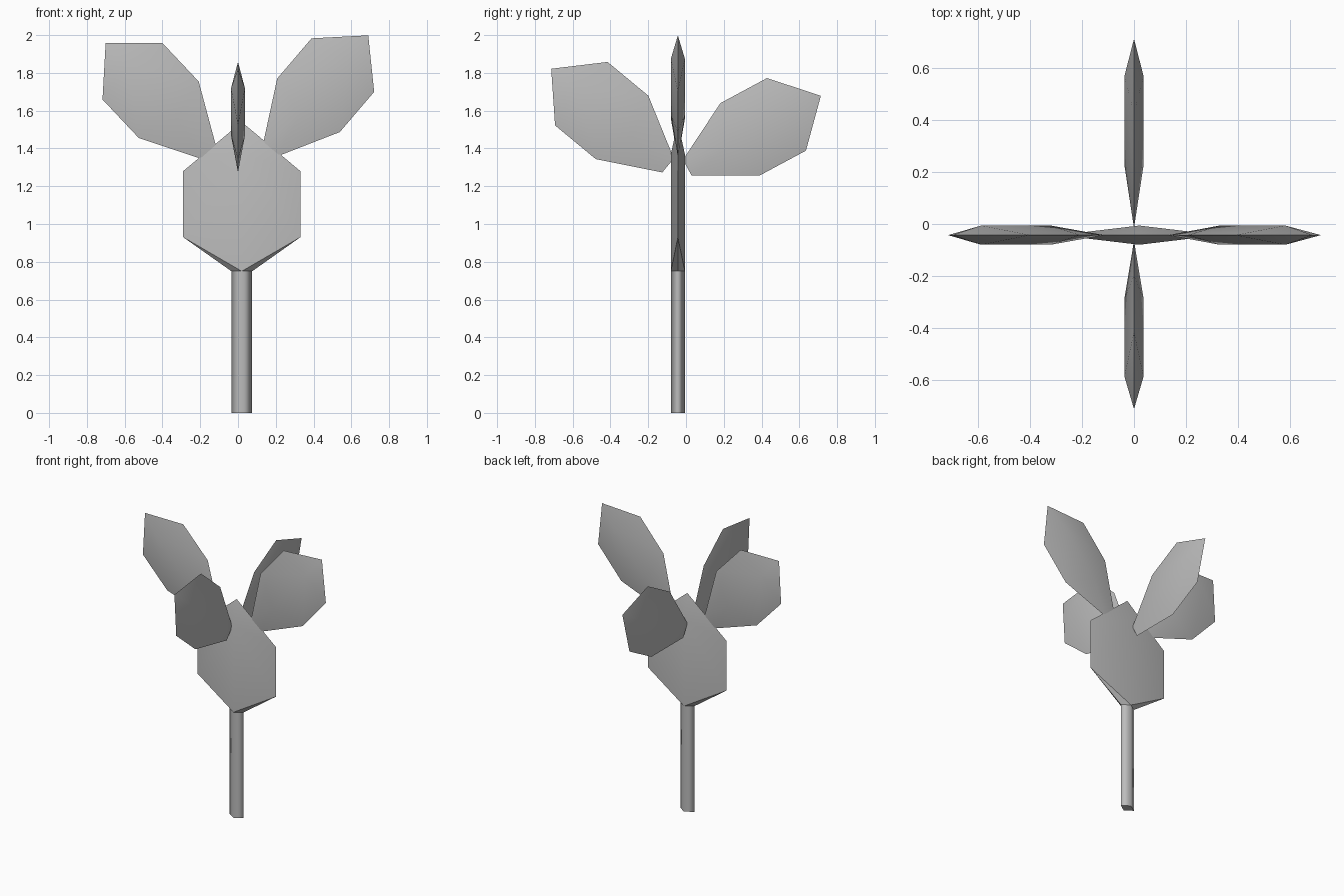
import bpy
import bmesh
from math import radians
from mathutils import Matrix, Vector

cube = bpy.data.objects.get("Cube")
if cube:
    bpy.data.objects.remove(cube, do_unlink=True)

grey = bpy.data.materials.new("plain_grey")
grey.use_nodes = True
colour = (0.5, 0.5, 0.5, 1)
grey.diffuse_color = colour
grey.node_tree.nodes["Principled BSDF"].inputs["Base Color"].default_value = colour

THICK = 0.037   # half thickness of every part
MID_Y = -0.043  # depth of the stem plane


def blade(name, base, shoulder, neck, tip, width, base_width, ridge, matrix):
    """Pointed hexagonal blade along local z, ridged on both faces."""
    bm = bmesh.new()
    half = [(base_width, 0), (width, shoulder), (width, neck)]
    left = [bm.verts.new((x, 0, z)) for x, z in half]
    right = [bm.verts.new((-x, 0, z)) for x, z in half]
    point = bm.verts.new((0, 0, tip))
    for side in (-1, 1):
        low, high = [bm.verts.new((0, side * THICK, z)) for z in ridge]
        bm.faces.new((right[0], left[0], low))
        for a, b, c in (left, right):
            bm.faces.new((a, b, low))
            bm.faces.new((b, c, high, low))
            bm.faces.new((c, point, high))
    bmesh.ops.recalc_face_normals(bm, faces=bm.faces[:])
    bm.transform(Matrix.Translation(Vector(base)) @ matrix)
    mesh = bpy.data.meshes.new(name)
    bm.to_mesh(mesh)
    bm.free()
    obj = bpy.data.objects.new(name, mesh)
    bpy.context.collection.objects.link(obj)
    mesh.materials.append(grey)
    bpy.ops.object.select_all(action="DESELECT")
    obj.select_set(True)
    bpy.context.view_layer.objects.active = obj
    bpy.ops.object.shade_smooth_by_angle(angle=radians(40))
    return obj


# Stem: diamond-section rod, smooth sides and flat ends
bpy.ops.mesh.primitive_cylinder_add(vertices=4, radius=1, depth=0.76,
                                    location=(0.02, MID_Y, 0.38))
stem = bpy.context.object
stem.name = "stem"
stem.scale = (0.055, THICK, 1)
stem.data.materials.append(grey)
for face in stem.data.polygons:
    face.use_smooth = abs(face.normal.z) < 0.5

# Central body: broad upright blade growing out of the stem
blade("central_body", (0.02, MID_Y, 0.75), 0.18, 0.53, 0.79, 0.31, 0.055,
      (0, 0.62), Matrix())

# Four leaves: name, base point, heading around z, rise above level
leaves = [
    ("left_leaf", (0.168, MID_Y, 1.388), 0, 49.5),
    ("back_leaf", (0, 0.007, 1.298), 90, 28.3),
    ("right_leaf", (-0.15, MID_Y, 1.375), 180, 46.7),
    ("front_leaf", (0, -0.095, 1.31), 270, 39.6),
]
for name, base, heading, rise in leaves:
    turn = (Matrix.Rotation(radians(heading), 4, "Z")
            @ Matrix.Rotation(radians(90 - rise), 4, "Y"))
    blade(name, base, 0.316, 0.596, 0.803, 0.218, 0.048, (0.25, 0.64), turn)
